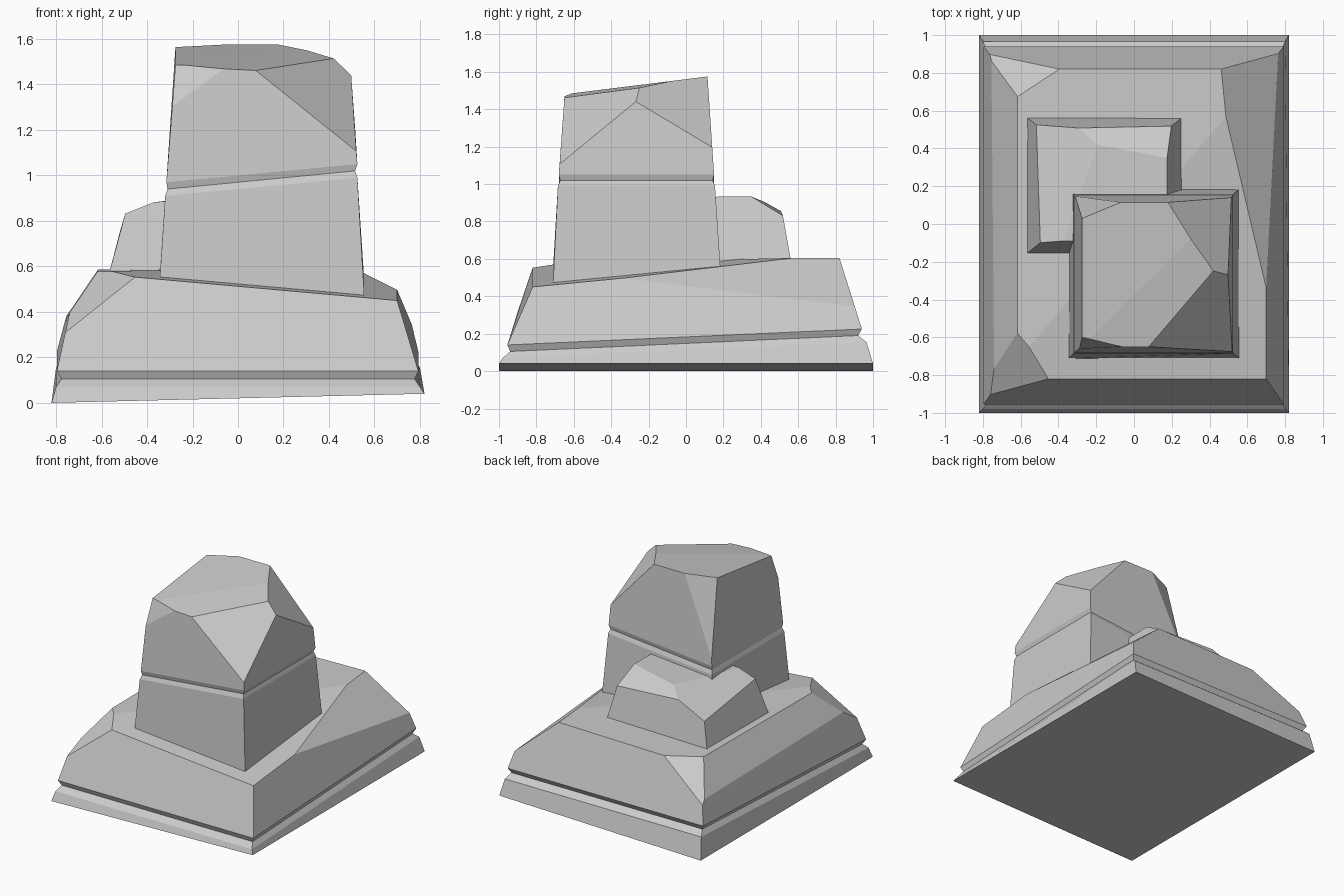
import bpy, bmesh
from mathutils import Vector


def rock(name, rings, chops):
    """Stack rectangular rings (x0, x1, y0, y1, corner heights FL FR BR BL), then slice corners off."""
    bm = bmesh.new()
    loops = []
    for x0, x1, y0, y1, z in rings:
        xy = [(x0, y0), (x1, y0), (x1, y1), (x0, y1)]
        loops.append([bm.verts.new((*p, h)) for p, h in zip(xy, z)])
    bm.faces.new(loops[0][::-1])
    for a, b in zip(loops, loops[1:]):
        for i in range(4):
            j = (i + 1) % 4
            bm.faces.new((a[i], a[j], b[j], b[i]))
    t = loops[-1]
    bm.faces.new((t[0], t[1], t[2]))
    bm.faces.new((t[0], t[2], t[3]))

    # a point safely inside, used to orient each slicing plane
    inside = sum((v.co for l in loops for v in l), Vector()) / (4 * len(loops))
    for pts in chops:
        p, q, r = map(Vector, pts)
        n = (q - p).cross(r - p).normalized()
        if n.dot(inside - p) > 0:
            n.negate()
        cut = bmesh.ops.bisect_plane(
            bm, geom=bm.verts[:] + bm.edges[:] + bm.faces[:], dist=1e-5,
            plane_co=p, plane_no=n, clear_outer=True)
        edges = [e for e in cut["geom_cut"] if isinstance(e, bmesh.types.BMEdge) and e.is_boundary]
        bmesh.ops.holes_fill(bm, edges=edges, sides=0)
    bmesh.ops.recalc_face_normals(bm, faces=bm.faces[:])
    me = bpy.data.meshes.new(name)
    bm.to_mesh(me)
    bm.free()
    ob = bpy.data.objects.new(name, me)
    bpy.context.collection.objects.link(ob)
    return ob


# Wide base slab with a groove near the ground
rock("base_rock", [
    (-.82, .82, -1.0, 1.0, (0, .04, .04, 0)),
    (-.80, .80, -.98, .965, (.07, .07, .155, .155)),
    (-.777, .777, -.94, .92, (.105, .105, .19, .19)),
    (-.797, .793, -.955, .94, (.14, .14, .225, .225)),
    (-.70, .70, -.82, .82, (.575, .45, .61, .585)),
], [
    [(-.62, .68, .58), (-.62, -.58, .575), (-.735, .775, .41)],   # long left bevel
    [(-.62, -.58, .575), (-.45, -.82, .555), (-.76, -.90, .31)],  # front left
    [(-.62, .68, .58), (-.40, .82, .588), (-.775, .92, .33)],     # back left
    [(.46, .82, .607), (.70, -.34, .497), (.752, .91, .355)],     # back right
])

# Tall pillar with a slanted groove
rock("tall_rock", [
    (-.345, .557, -.712, .187, (.53, .44, .51, .55)),
    (-.32, .525, -.685, .155, (.91, .99, .99, .91)),
    (-.31, .515, -.672, .143, (.94, 1.02, 1.02, .94)),
    (-.315, .525, -.68, .15, (.97, 1.05, 1.05, .97)),
    (-.275, .492, -.65, .115, (1.48, 1.44, 1.575, 1.575)),
], [
    [(.08, -.65, 1.46), (.425, -.25, 1.51), (.522, -.676, 1.105)],    # front right
    [(.18, .115, 1.575), (.425, -.25, 1.51), (.514, .138, 1.20)],     # back right
    [(-.07, -.65, 1.465), (-.275, -.60, 1.485), (-.289, -.66, 1.305)],  # front left
    [(-.07, .115, 1.575), (-.275, .03, 1.56), (-.31, .146, 1.03)],    # back left
])

# Small rock leaning against the pillar
rock("small_rock", [
    (-.572, .26, -.16, .568, (.55, .55, .55, .55)),
    (-.485, .175, -.09, .50, (.872, .93, .935, .885)),
], [
    [(-.29, .50, .86), (.175, .355, .93), (.20, .52, .83)],     # back
    [(-.43, .50, .80), (-.50, -.10, .83), (-.40, -.09, .87)],   # left
])
